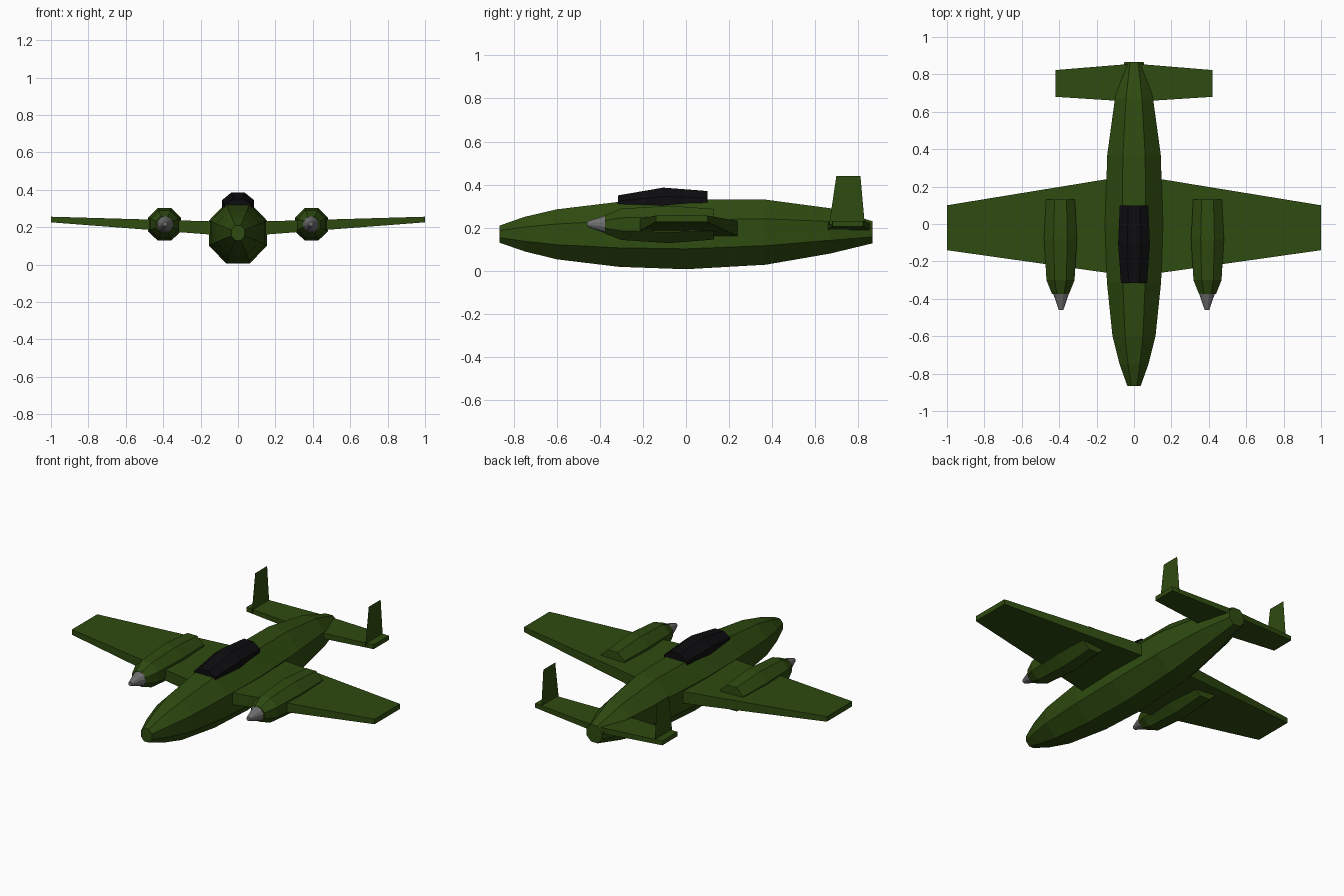
import bpy, bmesh, math

if "Cube" in bpy.data.objects:
    bpy.data.objects.remove(bpy.data.objects["Cube"])


def material(name, rgb):
    m = bpy.data.materials.new(name)
    m.diffuse_color = (*rgb, 1)
    m.use_nodes = True
    m.node_tree.nodes["Principled BSDF"].inputs["Base Color"].default_value = m.diffuse_color
    return m


GREEN = material("olive_green", (0.028, 0.070, 0.005))
BLACK = material("canopy_black", (0.004, 0.004, 0.005))
GREY = material("spinner_grey", (0.16, 0.16, 0.16))


def loft(name, rings, mat):
    """Skin a list of equal-length point rings and cap both ends."""
    bm = bmesh.new()
    rows = [[bm.verts.new(p) for p in ring] for ring in rings]
    n = len(rows[0])
    for a, b in zip(rows, rows[1:]):
        for i in range(n):
            j = (i + 1) % n
            bm.faces.new((a[i], a[j], b[j], b[i]))
    bm.faces.new(rows[0])
    bm.faces.new(rows[-1])
    bmesh.ops.recalc_face_normals(bm, faces=bm.faces)
    return finish(name, bm, mat)


def finish(name, bm, mat):
    me = bpy.data.meshes.new(name)
    bm.to_mesh(me)
    bm.free()
    me.materials.append(mat)
    ob = bpy.data.objects.new(name, me)
    bpy.context.collection.objects.link(ob)
    return ob


def body(name, x, sections, mat, sides=8):
    """Flat-topped polygon hull; sections are (y, half width, low z, high z)."""
    k = 1 / math.cos(math.pi / sides)
    rings = []
    for y, w, lo, hi in sections:
        ring = []
        for i in range(sides):
            a = 2 * math.pi * (i + 0.5) / sides
            ring.append((x + w * k * math.cos(a), y,
                         (lo + hi) / 2 + (hi - lo) / 2 * k * math.sin(a)))
        rings.append(ring)
    return loft(name, rings, mat)


def panel(name, side, stations, mat):
    """Tapered slab; stations are (x, y front, y back, low z, high z)."""
    rings = [[(side * x, f, lo), (side * x, b, lo), (side * x, b, hi), (side * x, f, hi)]
             for x, f, b, lo, hi in stations]
    return loft(name, rings, mat)


# Fuselage and canopy
body("fuselage", 0, [(-0.865, 0.036, 0.13, 0.21), (-0.75, 0.077, 0.09, 0.25),
                     (-0.60, 0.115, 0.053, 0.285), (-0.31, 0.145, 0.018, 0.32),
                     (0.0, 0.155, 0.007, 0.33), (0.37, 0.143, 0.028, 0.33),
                     (0.67, 0.102, 0.08, 0.29), (0.865, 0.052, 0.127, 0.23)], GREEN)
body("canopy", 0, [(-0.315, 0.070, 0.26, 0.35), (-0.105, 0.085, 0.245, 0.386),
                   (0.10, 0.076, 0.26, 0.37)], BLACK)

for side, label in ((-1, "left"), (1, "right")):
    # Wing and tailplane
    panel(label + "_wing", side, [(0.10, -0.267, 0.247, 0.157, 0.23),
                                  (1.0, -0.14, 0.10, 0.226, 0.256)], GREEN)
    panel(label + "_tailplane", side, [(0.03, 0.655, 0.855, 0.188, 0.222),
                                       (0.42, 0.68, 0.823, 0.206, 0.232)], GREEN)
    # Engine nacelle and spinner
    body(label + "_nacelle", side * 0.393, [(-0.375, 0.045, 0.172, 0.258),
                                            (-0.30, 0.075, 0.143, 0.288),
                                            (-0.08, 0.088, 0.128, 0.302),
                                            (0.13, 0.077, 0.145, 0.287)], GREEN)
    body(label + "_spinner", side * 0.39, [(-0.37, 0.043, 0.172, 0.258),
                                           (-0.46, 0.012, 0.205, 0.229)], GREY, 12)
    # Sheet-thin tail fin
    bm = bmesh.new()
    bm.faces.new([bm.verts.new((side * 0.375, y, z)) for y, z in
                  ((0.665, 0.215), (0.83, 0.215), (0.81, 0.44), (0.698, 0.44))])
    finish(label + "_fin", bm, GREEN)
